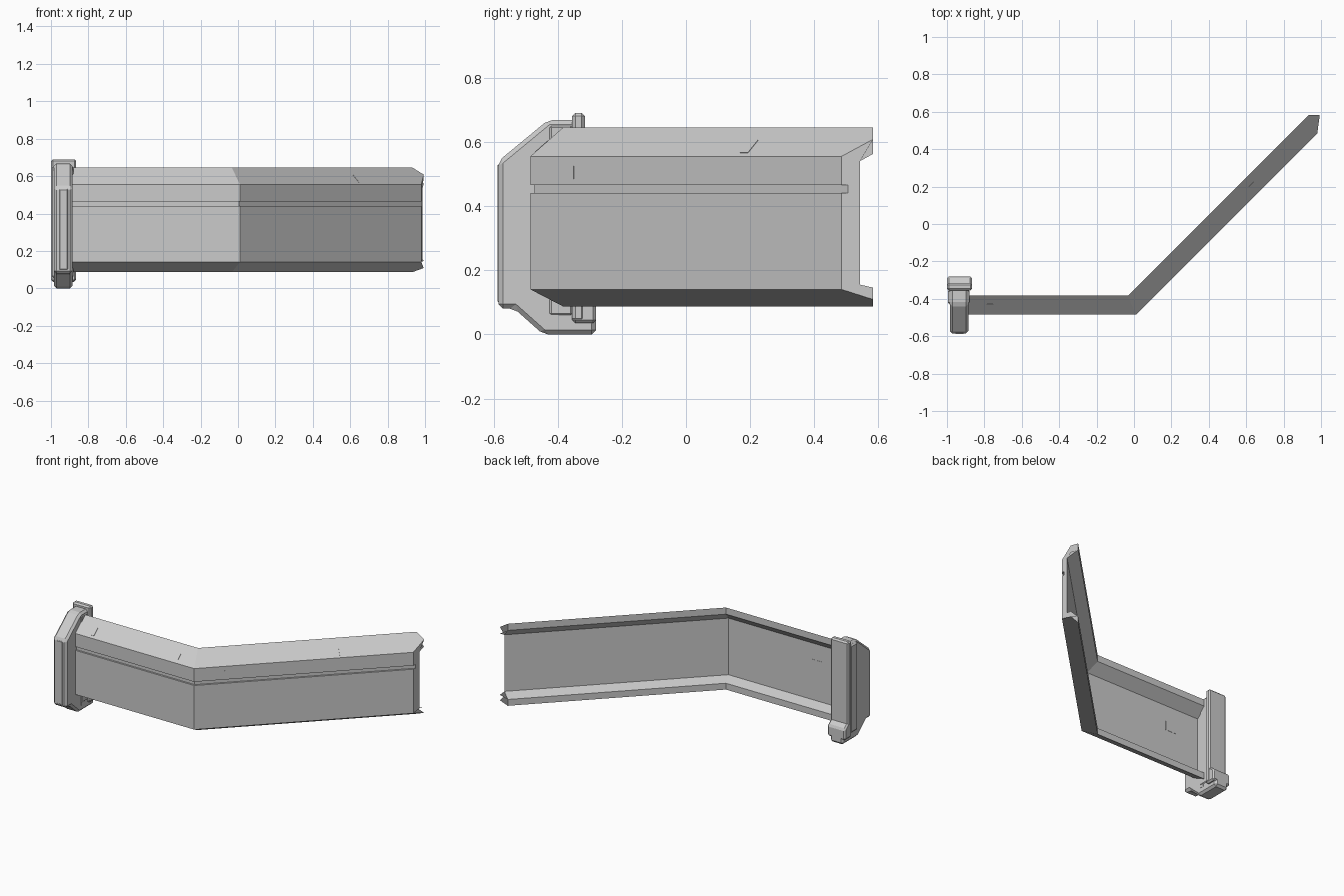
import bpy, bmesh
from math import tan, pi, sqrt
from mathutils import Vector, Matrix

if "Cube" in bpy.data.objects:
    bpy.data.objects.remove(bpy.data.objects["Cube"])


def make_object(name, bm, bevel=0.0):
    bmesh.ops.remove_doubles(bm, verts=bm.verts, dist=1e-5)
    bmesh.ops.recalc_face_normals(bm, faces=bm.faces)
    me = bpy.data.meshes.new(name)
    bm.to_mesh(me)
    bm.free()
    ob = bpy.data.objects.new(name, me)
    bpy.context.collection.objects.link(ob)
    if bevel:
        m = ob.modifiers.new("edge_bevel", 'BEVEL')
        m.width = bevel
        m.segments = 1
        m.limit_method = 'ANGLE'
    return ob


def loft(rings):
    """Join closed rings of points into a capped solid."""
    bm = bmesh.new()
    vs = [[bm.verts.new(p) for p in r] for r in rings]
    n = len(vs[0])
    for a, b in zip(vs, vs[1:]):
        for i in range(n):
            bm.faces.new((a[i], a[(i + 1) % n], b[(i + 1) % n], b[i]))
    bm.faces.new(vs[0])
    bm.faces.new(vs[-1])
    return bm


def side_profile(name, pts, x0, x1, bevel=0.0):
    """Extrude a (y, z) outline along x."""
    return make_object(name, loft([[(x, y, z) for y, z in pts] for x in (x0, x1)]), bevel)


# Wall: open C section (depth, z) with a groove in the front face
section = [(0, .14), (0, .44), (.012, .44), (.012, .465), (0, .465), (0, .555),
           (.102, .645), (.102, .60), (.035, .54), (.035, .155), (.102, .13), (.102, .087)]
FX, FY = .01, -.485
start = [(-.93, FY + d, z) for d, z in section]
corner = [(FX - d * tan(pi / 8), FY + d, z) for d, z in section]
end = []
for d, z in section:
    x = .98 + .22 * d
    end.append((x, x - FX + FY + d * sqrt(2), z))
bm = loft([start, corner, end])
# Trim the end lips square with the back
bmesh.ops.bisect_plane(bm, geom=bm.verts[:] + bm.edges[:] + bm.faces[:],
                       plane_co=(0, .583, 0), plane_no=(0, 1, 0), clear_outer=True)
bmesh.ops.holes_fill(bm, edges=[e for e in bm.edges if e.is_boundary], sides=0)
make_object("bent_wall", bm)


# Small plates fixed to the wall faces
def plate(name, centre, u, v, w, h, t=.003):
    u, v = Vector(u).normalized(), Vector(v).normalized()
    n = u.cross(v)
    bm = bmesh.new()
    bmesh.ops.create_cube(bm, size=1)
    m = Matrix((u * w, v * h, n * t)).transposed().to_4x4()
    m.translation = centre
    bm.transform(m)
    make_object(name, bm)


R = sqrt(.5)
UP = Vector((0, 0, 1))
DIRS = [(Vector((1, 0, 0)), Vector((0, 1, 0))),
        (Vector((R, R, 0)), Vector((-R, R, 0)))]
slope_plates = [(0, -.78, .03, .056), (0, -.145, .02, .04), (1, .93, .035, .06)]
for i, (seg, s, w, h) in enumerate(slope_plates):
    u, inn = DIRS[seg]
    d = .035
    c = Vector((FX, FY, .555 + d * .88)) + u * s + inn * d
    plate(f"slope_plate_{i + 1}", c, u, inn * .102 + UP * .09, w, h)
u, inn = DIRS[1]
plate("front_plate", Vector((FX, FY, .505)) + u * .177, u, UP, .03, .04)
plate("rear_plate", Vector((FX - .68, FY + .035, .40)), (1, 0, 0), UP, .08, .06)
plate("post_side_plate", Vector((-.885, -.41, .07)), (0, 1, 0), UP, .025, .055)

# Post at the left end
side_profile("post_body",
             [(-.585, .08), (-.535, .08), (-.445, 0), (-.28, 0), (-.28, .10), (-.34, .13),
              (-.34, .668), (-.43, .668), (-.585, .54)], -.985, -.885, .014)
side_profile("post_collar", [(-.43, .055), (-.35, .055), (-.35, .655), (-.43, .655)],
             -.995, -.88, .01)
side_profile("post_back_plate", [(-.355, .04), (-.315, .04), (-.315, .69), (-.355, .69)],
             -1.0, -.865, .01)
side_profile("post_foot", [(-.355, .035), (-.28, .035), (-.28, .11), (-.32, .14), (-.355, .14)],
             -1.0, -.867, .01)
# Raised strip down the narrow front of the post
side_profile("post_front_strip", [(-.588, .10), (-.57, .10), (-.57, .53), (-.588, .53)],
             -.955, -.91, .003)
